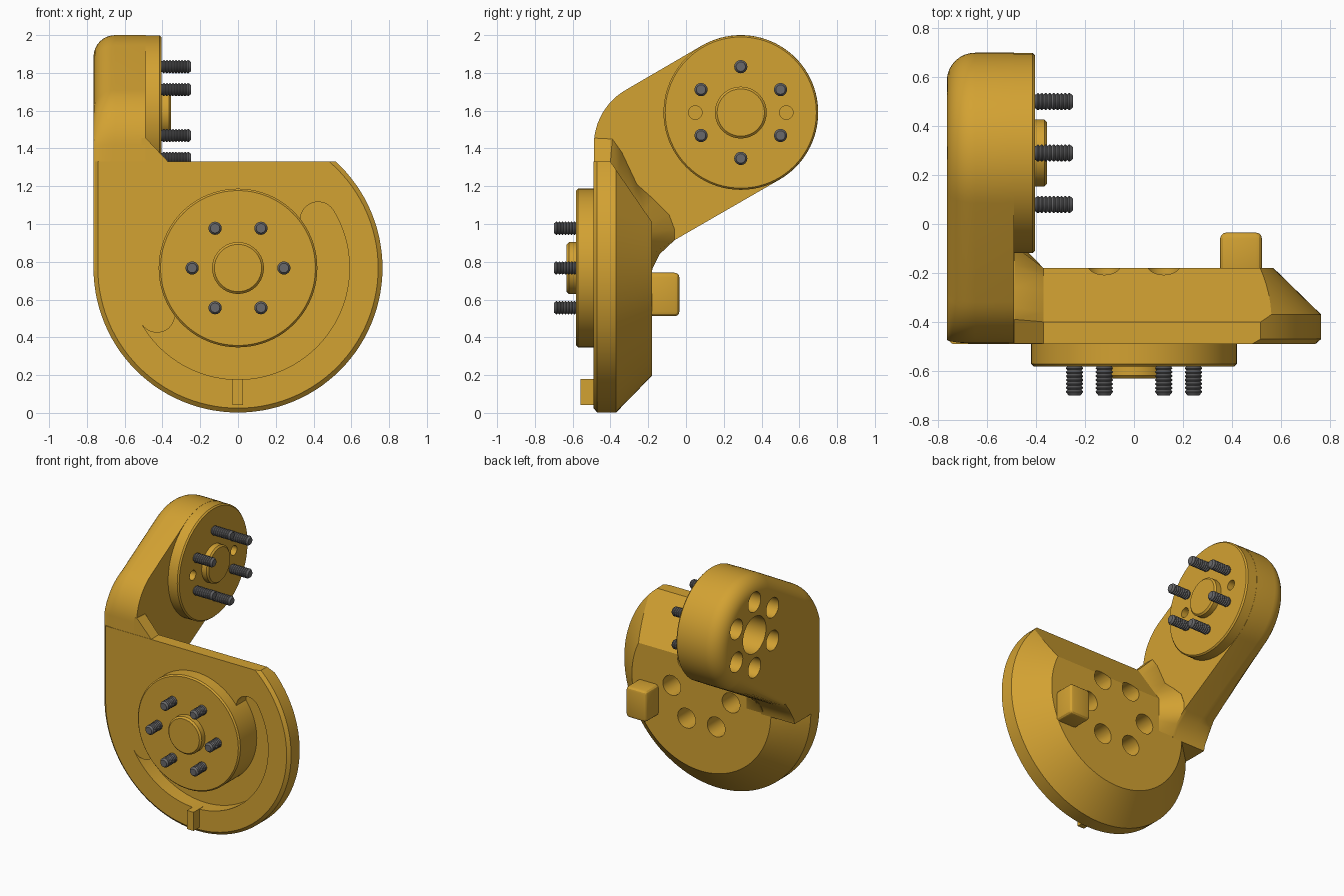
import bpy, bmesh, math
from mathutils import Vector

if "Cube" in bpy.data.objects:
    bpy.data.objects.remove(bpy.data.objects["Cube"])


def material(name, rgb):
    m = bpy.data.materials.new(name)
    m.diffuse_color = (*rgb, 1)
    m.use_nodes = True
    m.node_tree.nodes["Principled BSDF"].inputs["Base Color"].default_value = m.diffuse_color
    return m


YELLOW = material("amber_yellow", (0.65, 0.36, 0.032))
GREY = material("steel_grey", (0.14, 0.14, 0.145))


def finish(name, bm, mat=YELLOW):
    bmesh.ops.recalc_face_normals(bm, faces=bm.faces[:])
    me = bpy.data.meshes.new(name)
    bm.to_mesh(me)
    bm.free()
    me.materials.append(mat)
    ob = bpy.data.objects.new(name, me)
    bpy.context.collection.objects.link(ob)
    smooth(ob)
    return ob


def smooth(ob):
    ob.data.shade_smooth()
    ob.data.set_sharp_from_angle(angle=math.radians(28))


def loft(bm, rings):
    """Skin a list of equal-length rings and cap both ends."""
    vs = [[bm.verts.new(p) for p in r] for r in rings]
    n = len(rings[0])
    for a, b in zip(vs, vs[1:]):
        for i in range(n):
            j = (i + 1) % n
            bm.faces.new((a[i], a[j], b[j], b[i]))
    bm.faces.new(vs[0])
    bm.faces.new(vs[-1])


def arc(c, r, a0, a1, n):
    return [(c[0] + r * math.cos(math.radians(a0 + (a1 - a0) * i / n)),
             c[1] + r * math.sin(math.radians(a0 + (a1 - a0) * i / n))) for i in range(n + 1)]


def place(axis, t, p):
    """2D point p at position t along the x or y axis."""
    return (t, p[0], p[1]) if axis == "x" else (p[0], t, p[1])


def lathe(bm, axis, c, profile, seg=48):
    """Turned shape; profile is (position along axis, radius)."""
    loft(bm, [[place(axis, t, p) for p in arc(c, r, 0, 360, seg)[:-1]] for t, r in profile])


def turned(name, axis, c, profile, seg=64):
    bm = bmesh.new()
    lathe(bm, axis, c, profile, seg)
    return finish(name, bm)


def cut(ob, bm):
    cutter = finish("cutter", bm)
    cutter.hide_render = True
    mod = ob.modifiers.new("cut", "BOOLEAN")
    mod.operation, mod.solver, mod.object = "DIFFERENCE", "EXACT", cutter
    bpy.context.view_layer.objects.active = ob
    bpy.ops.object.modifier_apply(modifier=mod.name)
    bpy.data.objects.remove(cutter)
    smooth(ob)


def box(name, lo, hi, bevel):
    bm = bmesh.new()
    bmesh.ops.create_cube(bm, size=1)
    for v in bm.verts:
        v.co = [lo[i] + (v.co[i] + 0.5) * (hi[i] - lo[i]) for i in range(3)]
    if bevel:
        bmesh.ops.bevel(bm, geom=bm.edges[:], offset=bevel, segments=3, profile=0.5, affect="EDGES")
    return finish(name, bm)


HUB = (0.0, 0.767)      # x, z of the plate hub
JOINT = (0.29, 1.59)    # y, z of the arm joint
BOLT_R = 0.243

# Plate: round outline with straight left side, chamfered at the back
bm = bmesh.new()
rings = []
for y, r in ((-0.49, 0.742), (-0.47, 0.765), (-0.37, 0.765), (-0.18, 0.57)):
    outline = [(-r, 1.6)] + arc(HUB, r, 180, 450, 84)
    rings.append([place("y", y, p) for p in outline])
loft(bm, rings)
for co, no in (((0, 0, 1.33), (0, 0, 1)), ((0, -0.40, 1.33), (0, 0.32, 0.22))):
    bmesh.ops.bisect_plane(bm, geom=bm.verts[:] + bm.edges[:] + bm.faces[:], plane_co=co,
                           plane_no=Vector(no).normalized(), clear_outer=True)
    bmesh.ops.holes_fill(bm, edges=[e for e in bm.edges if e.is_boundary], sides=0)
plate = finish("plate", bm)

# Curved travel slot in the front of the plate
bm = bmesh.new()
caps = [arc(HUB, 0.495, a, a, 1)[0] for a in (31, -150)]
slot = (arc(HUB, 0.59, -150, 31, 60) + arc(caps[0], 0.095, 31, 211, 14)[1:-1]
        + arc(HUB, 0.40, 31, -150, 60) + arc(caps[1], 0.095, 30, -150, 14)[1:-1])
loft(bm, [[place("y", y, p) for p in slot] for y in (-0.6, -0.38)])
cut(plate, bm)

# Bolt access holes in the back of the plate
bm = bmesh.new()
for k in range(6):
    c = arc(HUB, BOLT_R, 60 * k, 60 * k, 1)[0]
    lathe(bm, "y", c, ((-0.36, 0.073), (0.1, 0.073)), 32)
cut(plate, bm)

# Front hub
turned("hub_disc", "y", HUB, ((-0.37, 0.42), (-0.572, 0.42), (-0.582, 0.41)), 80)
turned("hub_centre", "y", HUB, ((-0.56, 0.137), (-0.62, 0.137), (-0.632, 0.125)))

# Arm slab: side profile with a rounding weight for each point of its outer edge
profile, weight = [(-0.488, 0.75)], [0.15]
bend = arc((-0.15, 1.417), 0.338, 180, 120, 12)
profile += bend
weight += [0.15 + 0.85 * i / 12 for i in range(13)]
head = arc(JOINT, 0.41, 120, -60, 48)
profile += head
weight += [1] * len(head)
profile += [(-0.06, 0.915), (-0.10, 0.885), (-0.14, 0.84), (-0.17, 0.79), (-0.18, 0.75), (-0.3, 0.75)]
weight += [0.3, 0.1, 0, 0, 0, 0]


def inset(d):
    out = []
    n = len(profile)
    for i, (p, w) in enumerate(zip(profile, weight)):
        a, b = Vector(profile[i - 1]), Vector(profile[(i + 1) % n])
        t = (b - a).normalized()
        out.append((p[0] + t.y * d * w, p[1] - t.x * d * w))
    return out


R = 0.115
bm = bmesh.new()
rings = []
for i in range(9):
    a = math.radians(90 * i / 8)
    ring = inset(R * (1 - math.sin(a)))
    rings.append([place("x", -0.765 + R * (1 - math.cos(a)), p) for p in ring])
rings.append([place("x", -0.49, p) for p in profile])
loft(bm, rings)
arm = finish("arm", bm)

# Holes in the outer face of the arm
bm = bmesh.new()
lathe(bm, "x", JOINT, ((-0.9, 0.135), (-0.57, 0.135)), 48)
for k in range(6):
    c = arc(JOINT, BOLT_R, 30 + 60 * k, 30 + 60 * k, 1)[0]
    lathe(bm, "x", c, ((-0.9, 0.073), (-0.57, 0.073)), 32)
cut(arm, bm)

# Joint disc with two dowel holes, and its centre boss
disc = turned("joint_disc", "x", JOINT, ((-0.52, 0.409), (-0.415, 0.409), (-0.405, 0.4)), 80)
bm = bmesh.new()
for s in (-1, 1):
    lathe(bm, "x", (JOINT[0] + s * 0.241, JOINT[1]), ((-0.47, 0.036), (-0.3, 0.036)), 24)
cut(disc, bm)
turned("joint_centre", "x", JOINT, ((-0.42, 0.137), (-0.366, 0.137), (-0.355, 0.125)))

# Sloped web joining the arm to the plate
wide = [(-0.488, 0.76), (-0.488, 1.455), (-0.39, 1.45), (-0.34, 1.38), (-0.26, 1.21), (-0.17, 1.13),
        (-0.09, 1.05), (-0.06, 0.97), (-0.06, 0.915), (-0.14, 0.84), (-0.18, 0.76)]
narrow = [(-0.488, 0.76), (-0.488, 1.33), (-0.40, 1.33), (-0.36, 1.272), (-0.27, 1.141), (-0.22, 1.068),
          (-0.18, 1.01), (-0.18, 0.96), (-0.18, 0.91), (-0.18, 0.84), (-0.18, 0.76)]
bm = bmesh.new()
loft(bm, [[place("x", x, p) for p in ring] for x, ring in ((-0.51, wide), (-0.488, wide), (-0.37, narrow))])
finish("web", bm)


# Threaded bolts
def bolt(name, axis, c, start, end):
    s = 1 if end > start else -1
    pitch = 0.016
    turns = int((abs(end - start) - 0.01) / pitch)
    prof = [(start, 0.028)]
    for i in range(turns):
        t = end - s * (0.008 + pitch * (turns - i))
        prof += [(t + s * pitch * 0.1, 0.029), (t + s * pitch * 0.5, 0.035), (t + s * pitch * 0.7, 0.035)]
    prof.append((end, 0.025))
    bm = bmesh.new()
    lathe(bm, axis, c, prof, 16)
    finish(name, bm, GREY)


for k in range(6):
    bolt(f"hub_bolt_{k + 1}", "y", arc(HUB, BOLT_R, 60 * k, 60 * k, 1)[0], -0.56, -0.70)
    bolt(f"joint_bolt_{k + 1}", "x", arc(JOINT, BOLT_R, 30 + 60 * k, 30 + 60 * k, 1)[0], -0.42, -0.25)

# Pointer at the bottom of the front and stop block on the back
box("pointer", (-0.028, -0.558, 0.042), (0.026, -0.45, 0.18), 0)
box("stop_block", (0.352, -0.22, 0.512), (0.523, -0.035, 0.742), 0.025)
